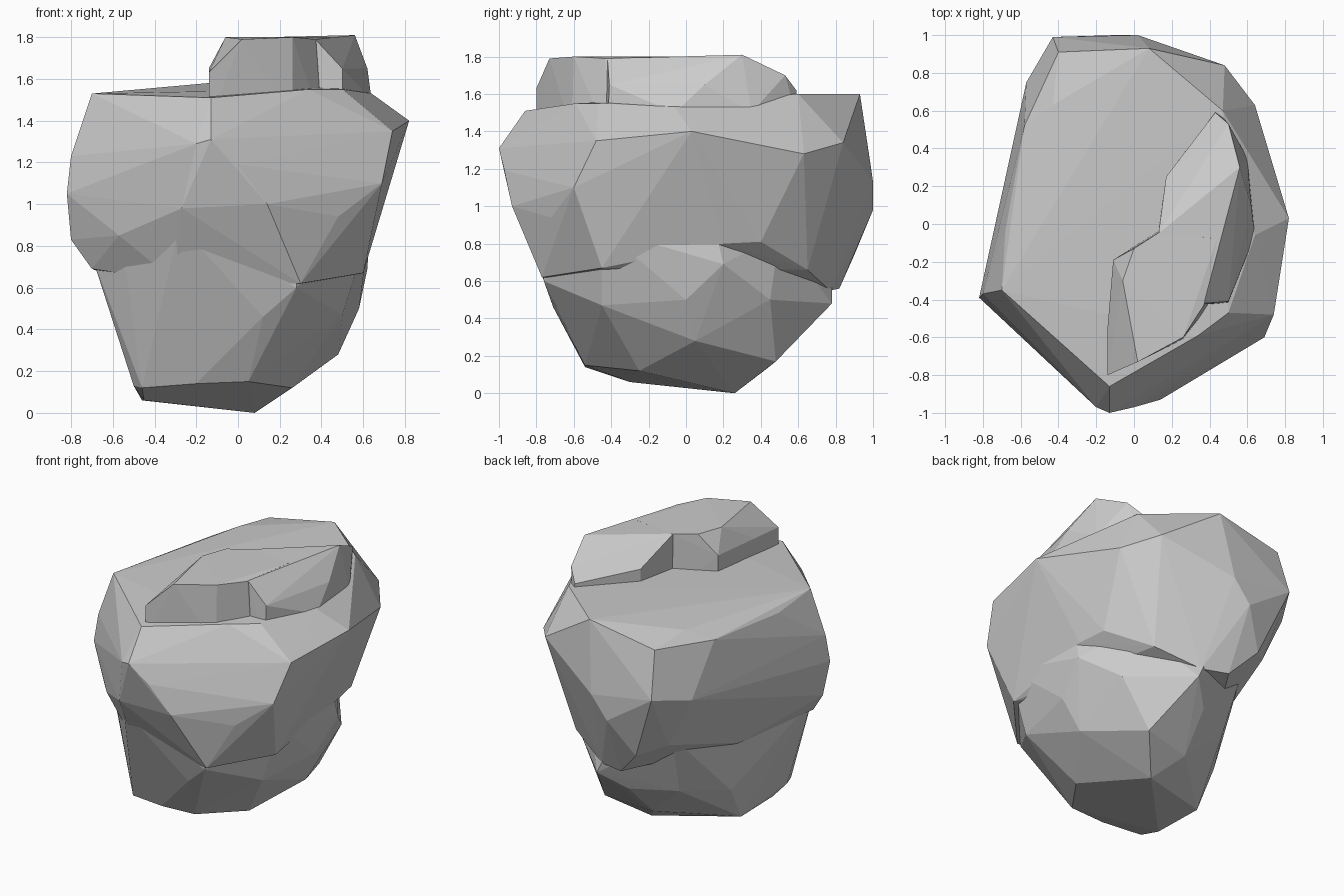
import bpy, bmesh


def hull(name, points):
    """Faceted stone chunk: convex hull of a few corner points."""
    bm = bmesh.new()
    for p in points:
        bm.verts.new(p)
    res = bmesh.ops.convex_hull(bm, input=bm.verts)
    junk = {g for g in res["geom_interior"] + res["geom_unused"]
            if isinstance(g, bmesh.types.BMVert)}
    bmesh.ops.delete(bm, geom=list(junk), context='VERTS')
    bmesh.ops.recalc_face_normals(bm, faces=bm.faces)
    me = bpy.data.meshes.new(name)
    bm.to_mesh(me)
    bm.free()
    ob = bpy.data.objects.new(name, me)
    bpy.context.collection.objects.link(ob)
    return ob


# Wide upper boulder
rock = hull("rock", [
    # top rim
    (-.70, -.35, 1.53), (-.13, -.86, 1.51), (.34, -.59, 1.55), (.50, -.47, 1.55),
    (.64, -.06, 1.53), (.47, .60, 1.60), (.08, .93, 1.60), (-.40, .91, 1.51),
    (-.43, .63, 1.55), (-.58, .52, 1.48), (-.68, -.03, 1.48),
    # widest belt
    (-.80, -.37, 1.23), (-.82, -.39, 1.05), (-.80, -.34, .83), (-.20, -.97, 1.29),
    (-.13, -1.0, 1.31), (0, -.97, 1.19), (.74, -.48, 1.35), (.69, -.60, 1.10),
    (.82, .03, 1.40), (.64, .63, 1.28), (.48, .84, 1.34), (.02, 1.0, 1.13),
    (-.10, 1.0, .98), (-.43, .99, 1.20), (-.57, .75, 1.15), (-.64, .35, 1.02),
    # underside
    (.14, -.93, 1.0), (-.27, -.90, .98), (-.57, -.61, .85), (.48, -.72, .94),
    (.30, -.77, .62), (-.30, -.71, .63), (-.70, -.38, .69), (.60, -.45, .67),
    (.61, .20, .80), (.58, .40, .81), (.38, .65, .66), (.10, .77, .55),
    (-.08, .82, .56), (-.25, .90, .74), (-.40, .76, .80), (-.52, .16, .62),
])

# Narrower foot, bulging out on the right and back, rooted inside the boulder
foot = hull("foot", [
    (.08, .26, 0), (-.45, -.30, .06), (-.46, .06, .06), (-.20, -.15, .06),
    (-.50, -.38, .13), (-.46, -.48, .12), (-.20, -.54, .14), (.05, -.54, .15),
    (.26, -.25, .12), (.48, .05, .28), (.28, .48, .17), (-.05, .43, .13),
    (.61, .02, .71), (.58, 0, .50), (.62, .20, .69), (.47, .45, .50),
    (.33, .58, .62), (.13, .78, .48), (-.02, .65, .36), (-.48, .20, .30),
    (-.30, .50, .36), (-.60, -.40, .50), (-.30, -.70, .62), (.28, -.76, .60),
    (.12, -.71, .46), (-.50, .16, .65), (.50, -.45, .47),
    # roots
    (.63, -.45, .88), (.60, .15, .90), (.30, -.78, .90), (-.28, -.84, .90),
    (-.70, -.36, .75), (-.56, -.55, .85), (.40, .50, .85), (0, .78, .75),
    (-.35, .65, .80),
])

# Raised ledge on top: front slab and back slab meet in a stepped edge
ledge_front = hull("ledge_front", [
    (-.14, -.80, 1.40), (-.14, -.80, 1.63), (-.14, -.55, 1.65), (-.11, -.19, 1.40),
    (-.11, -.19, 1.66), (.02, -.73, 1.79), (-.06, -.30, 1.80), (0, -.13, 1.80),
    (.26, -.60, 1.80), (.26, -.61, 1.40), (.37, -.43, 1.79), (.40, -.43, 1.40),
    (.44, -.08, 1.80), (.55, 0, 1.40), (.14, -.04, 1.80), (.14, -.03, 1.40),
])
ledge_back = hull("ledge_back", [
    (.13, -.05, 1.80), (.13, -.03, 1.40), (.17, .25, 1.66), (.17, .25, 1.40),
    (.43, .59, 1.62), (.44, .60, 1.45), (.50, .53, 1.70), (.56, .30, 1.81),
    (.37, -.42, 1.79), (.38, -.43, 1.40), (.50, -.41, 1.65), (.50, -.42, 1.40),
    (.64, -.06, 1.50), (.62, .10, 1.65), (.60, .35, 1.50),
])

# Fuse the chunks into one stone
parts = [foot, ledge_front, ledge_back]
for part in parts:
    mod = rock.modifiers.new(part.name, 'BOOLEAN')
    mod.operation = 'UNION'
    mod.solver = 'EXACT'
    mod.object = part
bpy.context.view_layer.update()
fused = bpy.data.meshes.new_from_object(
    rock.evaluated_get(bpy.context.evaluated_depsgraph_get()))
rock.modifiers.clear()
rock.data = fused
for part in parts:
    bpy.data.objects.remove(part)
